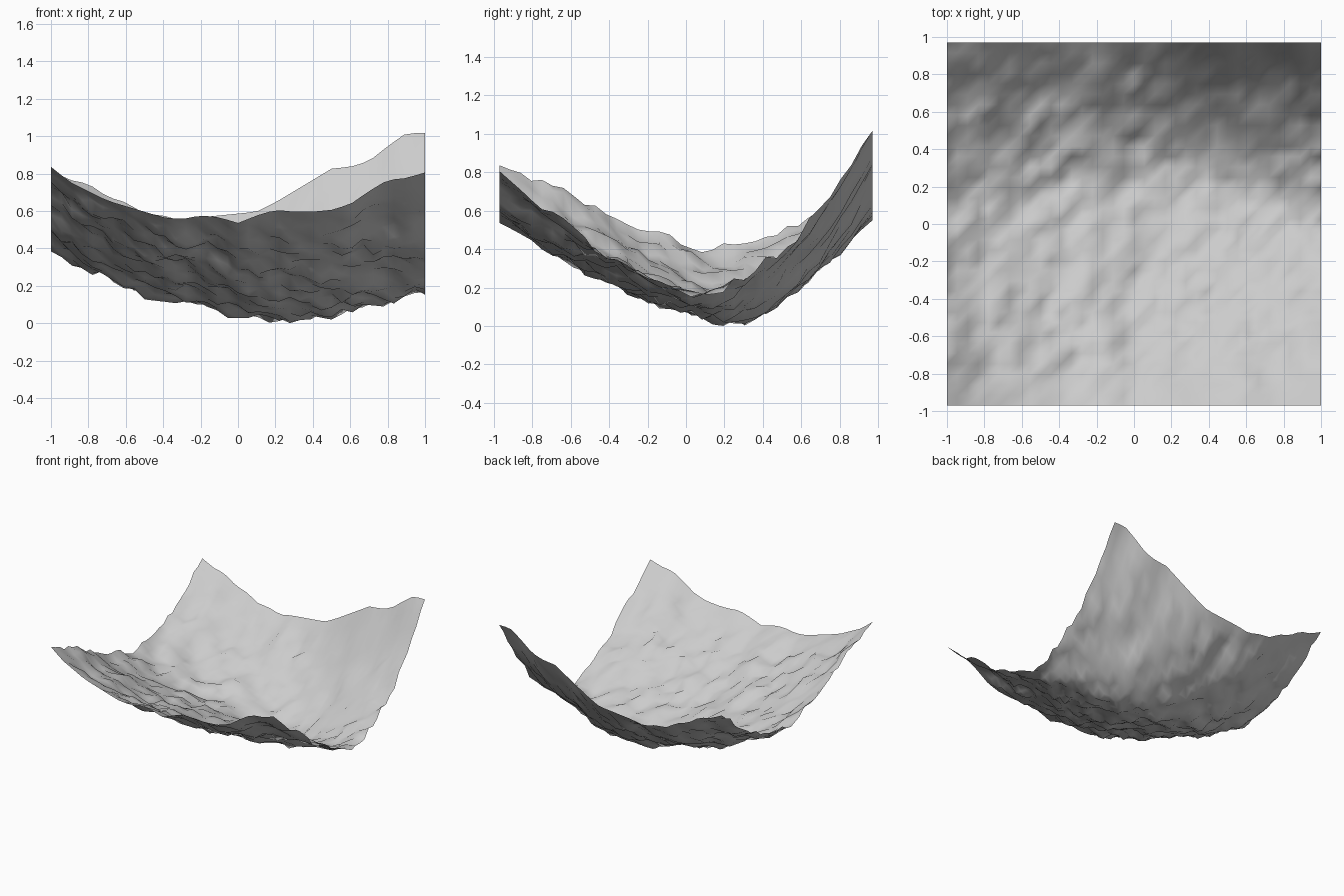
import bpy
import bmesh
from mathutils import Vector, noise

cube = bpy.data.objects.get("Cube")
if cube:
    bpy.data.objects.remove(cube, do_unlink=True)

HALF_Y = 0.97
COLS, ROWS = 36, 35

# Values evenly spaced from x = -1 to x = 1
FRONT_RIM = [.87, .79, .74, .69, .66, .63, .6, .59, .61, .6, .57,
             .61, .64, .63, .63, .64, .67, .74, .8, .81, .84]
BACK_RIM = [.85, .8, .78, .71, .68, .62, .61, .58, .6, .61, .62,
            .63, .68, .74, .8, .86, .87, .9, .98, 1.05, 1.05]
VALLEY = [.43, .32, .23, .18, .15, .08, .05, .05, .12, .15, .2]
VALLEY_Y = [.1, .13, .17, .2, .21, .22, .22, .22, .18, .12, .06]
FRONT_CURVE = [1.15, 1.45, 1.4]


def sample(values, x):
    """Linear interpolation along the width."""
    last = len(values) - 1
    f = (x + 1) / 2 * last
    i = min(int(f), last - 1)
    return values[i] + (values[i + 1] - values[i]) * (f - i)


def height(x, y):
    """Curved valley that climbs to the front and back rims, with rocky bumps."""
    low, mid = sample(VALLEY, x), sample(VALLEY_Y, x)
    if y < mid:
        rim, t = sample(FRONT_RIM, x), (mid - y) / (mid + HALF_Y)
        power = sample(FRONT_CURVE, x)
    else:
        rim, t, power = sample(BACK_RIM, x), (y - mid) / (HALF_Y - mid), 1.75
    z = low + (rim - low) * t ** power
    # Bumps fade out towards the front and back rims
    rough = min(1, (HALF_Y - abs(y)) / 0.15)
    bumps = 0.035 * noise.noise(Vector((x * 5, y * 5, 3.7)))
    bumps += 0.055 * noise.noise(Vector((x * 13, y * 13, 8.3)))
    return z + rough * bumps


# Terrain sheet
bm = bmesh.new()
grid = []
for j in range(ROWS + 1):
    y = HALF_Y * (2 * j / ROWS - 1)
    row = []
    for i in range(COLS + 1):
        x = 2 * i / COLS - 1
        # The lowest hollows flatten out on the ground
        row.append(bm.verts.new((x, y, max(0, height(x, y)))))
    grid.append(row)

for j in range(ROWS):
    for i in range(COLS):
        a, b = grid[j][i], grid[j][i + 1]
        c, d = grid[j + 1][i + 1], grid[j + 1][i]
        bm.faces.new((a, b, c))
        bm.faces.new((a, c, d))

# Rest the lowest point on the ground
base = min(v.co.z for v in bm.verts)
for v in bm.verts:
    v.co.z -= base
for f in bm.faces:
    f.smooth = True

mesh = bpy.data.meshes.new("terrain_sheet")
bm.to_mesh(mesh)
bm.free()
terrain = bpy.data.objects.new("terrain_sheet", mesh)
bpy.context.collection.objects.link(terrain)

# Stone colour
stone = bpy.data.materials.new("light_grey_stone")
stone.use_nodes = True
colour = (0.6, 0.6, 0.6, 1)
stone.diffuse_color = colour
stone.node_tree.nodes["Principled BSDF"].inputs["Base Color"].default_value = colour
mesh.materials.append(stone)
